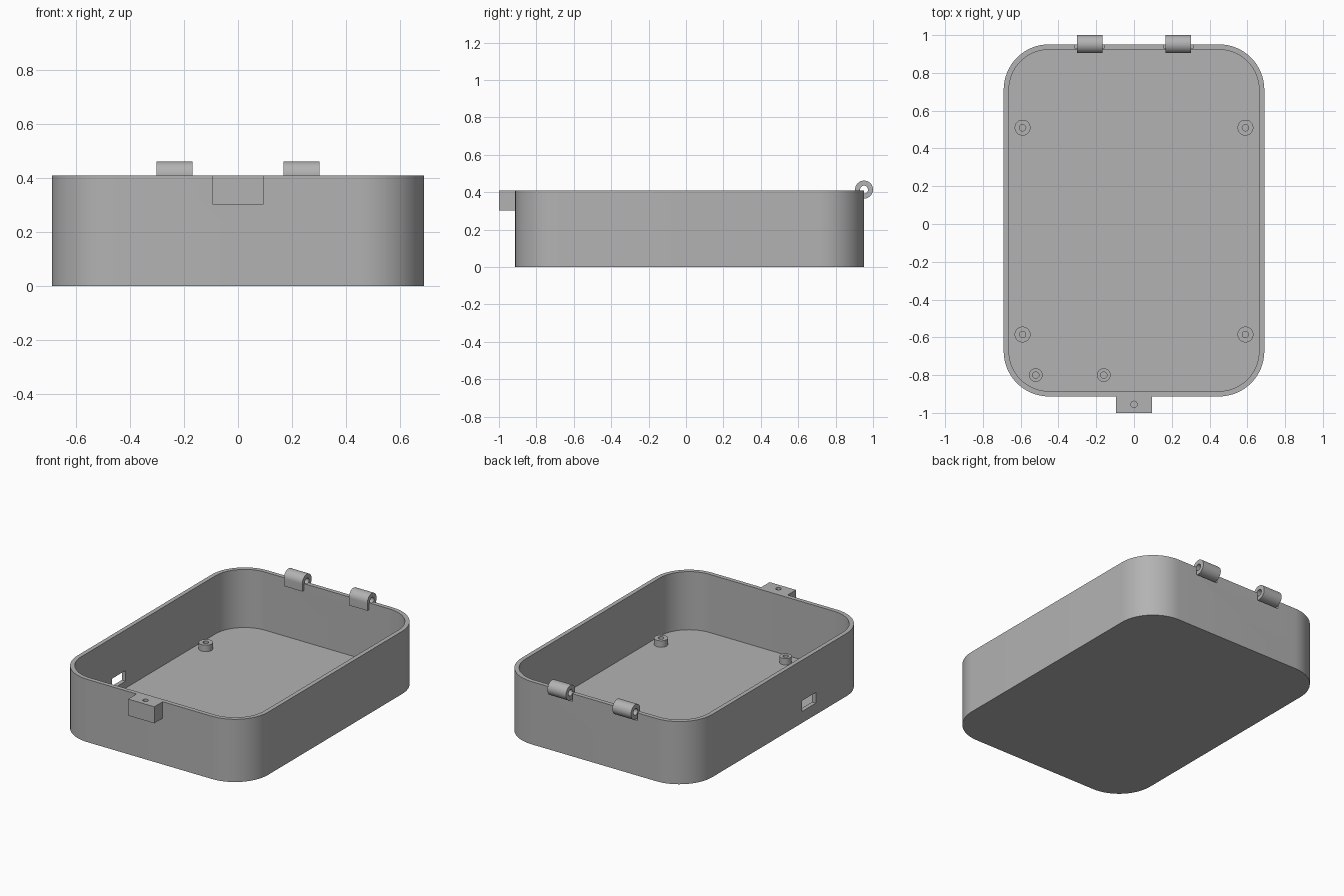
import bpy, bmesh
from math import pi, cos, sin, radians
from mathutils import Matrix

cube = bpy.data.objects.get("Cube")
if cube:
    bpy.data.objects.remove(cube)

grey = bpy.data.materials.new("plain_grey")
grey.use_nodes = True
GREY = (0.45, 0.45, 0.45, 1)
grey.diffuse_color = GREY
grey.node_tree.nodes["Principled BSDF"].inputs["Base Color"].default_value = GREY

WIDTH, FRONT, BACK, HEIGHT = 0.69, -0.913, 0.951, 0.41
WALL, FLOOR, RADIUS = 0.028, 0.03, 0.24


def arc(cx, cy, r, start, end, steps):
    """Points along a circular arc, angles in degrees."""
    angles = [radians(start + (end - start) * i / steps) for i in range(steps + 1)]
    return [(cx + r * cos(a), cy + r * sin(a)) for a in angles]


def circle(cx, cy, r, steps=32):
    return arc(cx, cy, r, 0, 360, steps)[:-1]


def rounded_rect(x0, x1, y0, y1, r):
    corners = [(x1 - r, y1 - r), (x0 + r, y1 - r), (x0 + r, y0 + r), (x1 - r, y0 + r)]
    return [p for i, (x, y) in enumerate(corners)
            for p in arc(x, y, r, 90 * i, 90 * i + 90, 16)]


def rect(x0, x1, y0, y1):
    return [(x0, y0), (x1, y0), (x1, y1), (x0, y1)]


def prism(name, outline, low, high, along_x=False):
    """Extrude an outline upward, or a (y, z) outline along x."""
    bm = bmesh.new()
    base = bm.faces.new([bm.verts.new((a, b, low)) for a, b in outline])
    top = bmesh.ops.extrude_face_region(bm, geom=[base])["geom"]
    verts = [v for v in top if isinstance(v, bmesh.types.BMVert)]
    bmesh.ops.translate(bm, vec=(0, 0, high - low), verts=verts)
    if along_x:
        turn = Matrix(((0, 0, 1), (1, 0, 0), (0, 1, 0)))
        bmesh.ops.transform(bm, matrix=turn.to_4x4(), verts=bm.verts)
    bmesh.ops.recalc_face_normals(bm, faces=bm.faces)
    mesh = bpy.data.meshes.new(name)
    bm.to_mesh(mesh)
    bm.free()
    mesh.materials.append(grey)
    obj = bpy.data.objects.new(name, mesh)
    bpy.context.collection.objects.link(obj)
    return obj


def combine(obj, other, operation="DIFFERENCE"):
    """Apply a boolean and discard the other object."""
    mod = obj.modifiers.new("combine", "BOOLEAN")
    mod.operation, mod.object, mod.solver = operation, other, "EXACT"
    bpy.context.view_layer.objects.active = obj
    bpy.ops.object.modifier_apply(modifier=mod.name)
    bpy.data.objects.remove(other)


# Open tray with rounded corners
tray = prism("tray", rounded_rect(-WIDTH, WIDTH, FRONT, BACK, RADIUS), 0, HEIGHT)
combine(tray, prism("cavity", rounded_rect(-WIDTH + WALL, WIDTH - WALL, FRONT + WALL,
                                           BACK - WALL, RADIUS - WALL), FLOOR, 1))

# Front latch block with a screw hole
combine(tray, prism("latch_block", rect(-0.095, 0.095, -1, FRONT + 0.01), 0.302, HEIGHT), "UNION")
combine(tray, prism("latch_hole", circle(0, -0.955, 0.017), 0.33, 0.5))

# Port opening in the side wall
combine(tray, prism("port", rect(-0.355, -0.215, 0.075, 0.145), -0.8, -0.6, True))

# Hinge clearance notches in the back wall
for side in (-1, 1):
    x = side * 0.235
    combine(tray, prism("notch", rect(0.932, 1.1, 0.36, 0.5), x - 0.079, x + 0.079, True))
parts = [tray]

# Hinge knuckles: round barrel, flat toward the inside, bored along x
HY, HZ, HR = 0.952, 0.414, 0.048
for side, name in ((-1, "right_hinge"), (1, "left_hinge")):
    x = side * 0.235
    outline = arc(HY, HZ, HR, -90, 180, 36) + [(HY - HR, HZ - HR)]
    hinge = prism(name, outline, x - 0.067, x + 0.067, True)
    combine(hinge, prism("bore", circle(HY, HZ, 0.021), x - 0.2, x + 0.2, True))
    combine(tray, prism("seat", rect(HY - HR + 0.001, HY, HZ - HR + 0.001, HZ),
                        x - 0.066, x + 0.066, True))
    parts.append(hinge)

# Floor standoffs with screw holes
posts = [(x, y, 0.042) for x in (-0.59, 0.59) for y in (-0.585, 0.51)]
posts += [(-0.52, -0.8, 0.036), (-0.16, -0.8, 0.036)]
for i, (x, y, r) in enumerate(posts):
    post = prism(f"standoff_{i + 1}", circle(x, y, r), FLOOR - 0.005, 0.072)
    combine(post, prism("screw_hole", circle(x, y, 0.017), FLOOR, 0.2))
    parts.append(post)

# Smooth curved walls, keep crisp edges
bpy.ops.object.select_all(action="DESELECT")
for part in parts:
    part.select_set(True)
bpy.context.view_layer.objects.active = tray
bpy.ops.object.shade_smooth_by_angle(angle=radians(30))
